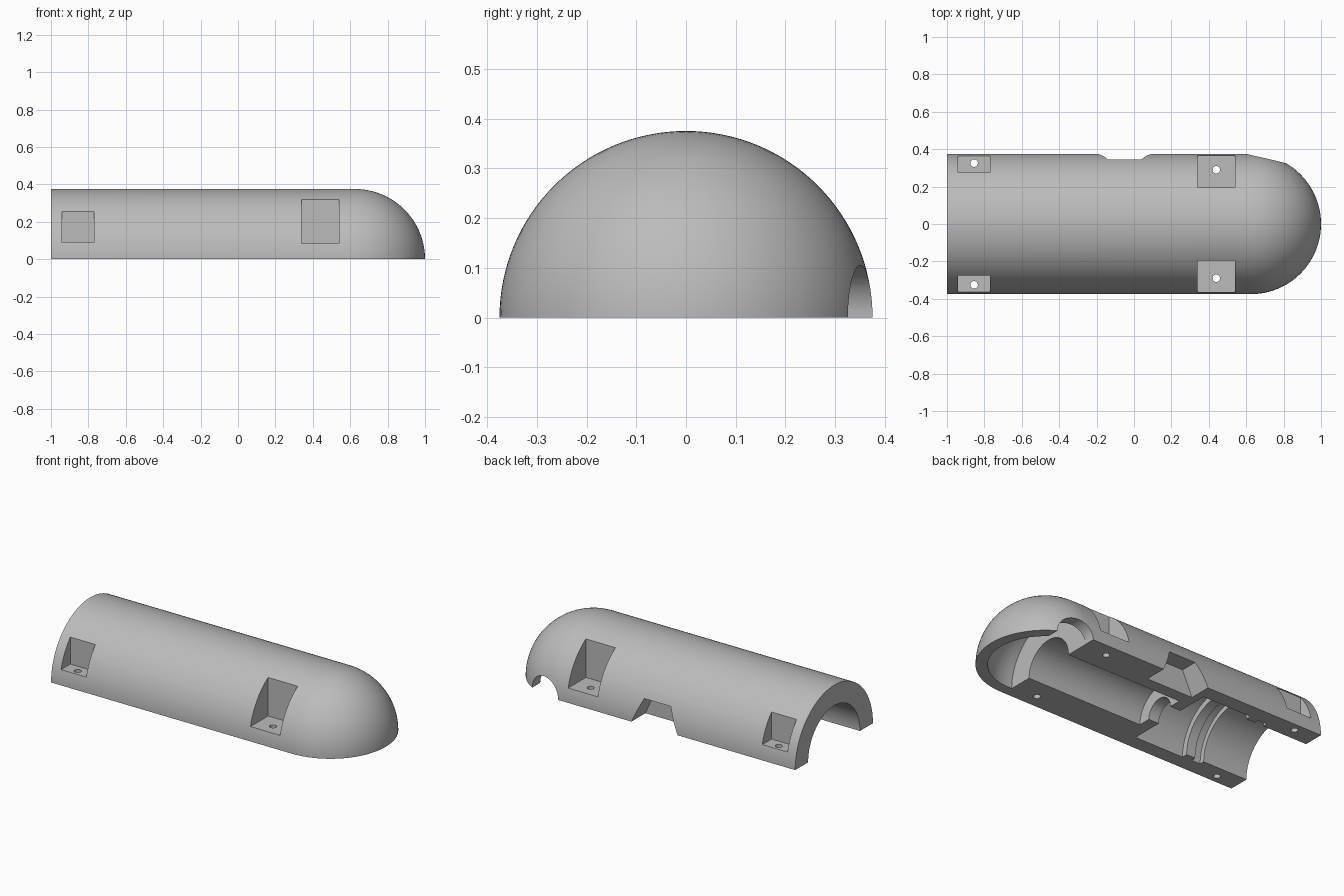
import bpy, bmesh, math
from mathutils import Matrix, Vector

if "Cube" in bpy.data.objects:
    bpy.data.objects.remove(bpy.data.objects["Cube"], do_unlink=True)

RADIUS = 0.375
NOSE_X = 1 - RADIUS

grey = bpy.data.materials.new("plain_grey")
grey.use_nodes = True
grey.diffuse_color = (0.5, 0.5, 0.5, 1)
grey.node_tree.nodes["Principled BSDF"].inputs["Base Color"].default_value = (0.5, 0.5, 0.5, 1)


def finish(bm, name):
    bmesh.ops.recalc_face_normals(bm, faces=bm.faces)
    mesh = bpy.data.meshes.new(name)
    bm.to_mesh(mesh)
    bm.free()
    mesh.materials.append(grey)
    obj = bpy.data.objects.new(name, mesh)
    bpy.context.collection.objects.link(obj)
    return obj


def revolve(name, profile, steps=128):
    """Turn an (x, radius) profile around the long axis."""
    bm = bmesh.new()
    verts = [bm.verts.new((x, 0, r)) for x, r in profile]
    edges = [bm.edges.new(pair) for pair in zip(verts, verts[1:])]
    bmesh.ops.spin(bm, geom=verts + edges, cent=(0, 0, 0), axis=(1, 0, 0),
                   angle=math.tau, steps=steps, use_duplicate=False)
    bmesh.ops.remove_doubles(bm, verts=bm.verts, dist=0.0001)
    return finish(bm, name)


def box(name, low, high):
    low, high = Vector(low), Vector(high)
    bm = bmesh.new()
    bmesh.ops.create_cube(bm, size=1, matrix=Matrix.Translation((low + high) / 2)
                          @ Matrix.Diagonal((*(high - low), 1)))
    return finish(bm, name)


def rod(name, centre, radius, length, turn=0, sides=32):
    bm = bmesh.new()
    bmesh.ops.create_cone(bm, cap_ends=True, segments=sides, radius1=radius, radius2=radius,
                          depth=length, matrix=Matrix.Translation(centre)
                          @ Matrix.Rotation(turn, 4, "X"))
    return finish(bm, name)


def prism(name, outline, y0, y1):
    """Push an (x, z) outline along y."""
    bm = bmesh.new()
    face = bm.faces.new([bm.verts.new((x, y0, z)) for x, z in outline])
    moved = bmesh.ops.extrude_face_region(bm, geom=[face])["geom"]
    bmesh.ops.translate(bm, vec=(0, y1 - y0, 0),
                        verts=[v for v in moved if isinstance(v, bmesh.types.BMVert)])
    return finish(bm, name)


def cut(target, cutter):
    mod = target.modifiers.new("cut", "BOOLEAN")
    mod.operation, mod.solver, mod.object = "DIFFERENCE", "EXACT", cutter
    bpy.context.view_layer.objects.active = target
    bpy.ops.object.modifier_apply(modifier=mod.name)
    bpy.data.objects.remove(cutter, do_unlink=True)


def dome(radius, steps=24):
    """Quarter circle from the rim to the nose tip."""
    angles = [math.pi / 2 * i / steps for i in range(steps + 1)]
    return [(NOSE_X + radius * math.sin(a), radius * math.cos(a) if a < 1.57 else 0)
            for a in angles]


# Outer capsule with a flat rear end
shell = revolve("half_shell", [(-1, 0), (-1, RADIUS)] + dome(RADIUS))

# Stepped bore: mouth, ring groove, rear chamber, partition, front chamber, nose cavity
bore = [(-1.1, 0), (-1.1, 0.25), (-0.7, 0.25), (-0.7, 0.28), (-0.64, 0.28), (-0.64, 0.25),
        (-0.58, 0.25), (-0.58, 0.285), (-0.25, 0.285), (-0.25, 0.09), (-0.18, 0.09),
        (-0.18, 0.165), (0.6, 0.165), (0.6, 0.31)]
cut(shell, revolve("bore", bore + dome(0.31)))

# Keep the upper half
cut(shell, box("lower_half", (-2, -1, -1), (2, 1, 0)))

# Screw pockets and screw holes on both sides
for x0, x1, inner, floor, hole_x, hole_y in [(-0.94, -0.77, 0.275, 0.09, -0.855, 0.325),
                                              (0.34, 0.54, 0.195, 0.085, 0.44, 0.29)]:
    for side in (-1, 1):
        ys = sorted((side * inner, side * 0.5))
        cut(shell, box("pocket", (x0, ys[0], floor), (x1, ys[1], 0.5)))
        cut(shell, rod("screw_hole", (hole_x, side * hole_y, 0.05), 0.02, 0.3))

# Tapered notch in the back edge
cut(shell, prism("notch", [(-0.215, -0.02), (-0.14, 0.147), (0.04, 0.147), (0.115, -0.02)],
                 0.24, 0.5))

# Round opening beside the nose
cut(shell, rod("side_opening", (0.706, 0.35, 0), 0.105, 0.3, math.pi / 2, 64))

# Smooth the curved skin, keep edges crisp
bpy.ops.object.select_all(action="DESELECT")
shell.select_set(True)
bpy.context.view_layer.objects.active = shell
bpy.ops.object.shade_smooth_by_angle(angle=math.radians(25))
